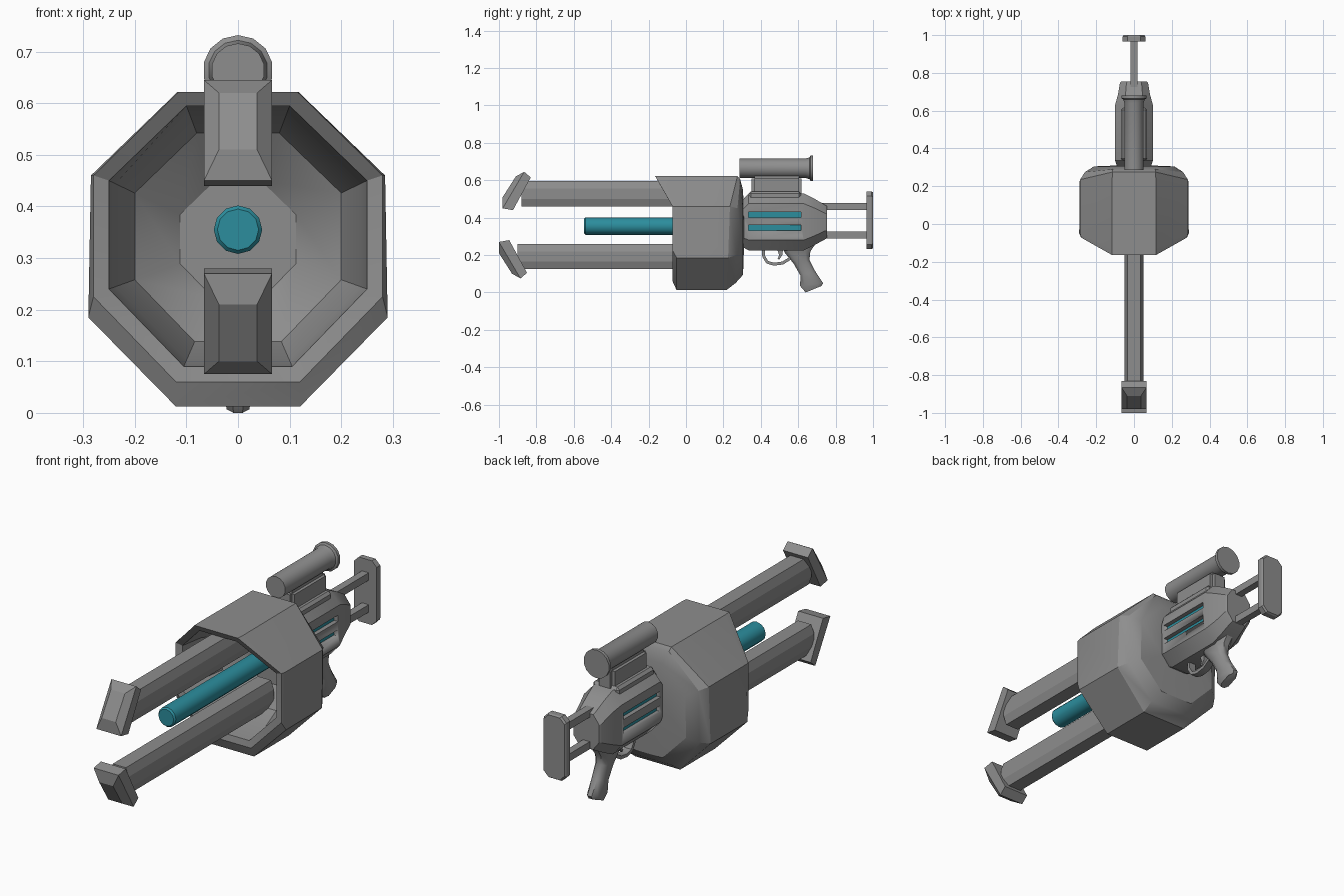
import bpy, bmesh, math
from mathutils import Vector

if "Cube" in bpy.data.objects:
    bpy.data.objects.remove(bpy.data.objects["Cube"])


def material(name, rgb):
    m = bpy.data.materials.new(name)
    m.use_nodes = True
    m.diffuse_color = (*rgb, 1)
    m.node_tree.nodes["Principled BSDF"].inputs["Base Color"].default_value = (*rgb, 1)
    return m


GREY = material("gunmetal grey", (0.27, 0.27, 0.27))
TEAL = material("energy teal", (0.025, 0.27, 0.34))


def finish(name, bm, mat, angle=30):
    bmesh.ops.recalc_face_normals(bm, faces=bm.faces)
    me = bpy.data.meshes.new(name)
    bm.to_mesh(me)
    bm.free()
    ob = bpy.data.objects.new(name, me)
    bpy.context.collection.objects.link(ob)
    me.materials.append(mat)
    if angle:
        bpy.ops.object.select_all(action='DESELECT')
        ob.select_set(True)
        bpy.context.view_layer.objects.active = ob
        bpy.ops.object.shade_smooth_by_angle(angle=math.radians(angle))
    return ob


def loft(name, rings, mat=GREY, angle=30, closed=False):
    """Skin a series of equal-length rings; cap the ends or close the loop."""
    bm = bmesh.new()
    vs = [[bm.verts.new(p) for p in r] for r in rings]
    n = len(vs[0])
    pairs = list(zip(vs, vs[1:])) + ([(vs[-1], vs[0])] if closed else [])
    for a, b in pairs:
        for i in range(n):
            j = (i + 1) % n
            bm.faces.new((a[i], a[j], b[j], b[i]))
    if not closed:
        bm.faces.new(vs[0])
        bm.faces.new(vs[-1])
    return finish(name, bm, mat, angle)


def octagon(y, w, lo, hi, cx, cz):
    """Chamfered rectangle across the y axis."""
    half = [(cx, hi), (w, hi - cz), (w, lo + cz), (cx, lo)]
    return [(x, y, z) for x, z in half] + [(-x, y, z) for x, z in reversed(half)]


def turned(name, profile, z, sides, mat=GREY):
    """Round part along y from (y, radius) pairs."""
    ring = [2 * math.pi * i / sides for i in range(sides)]
    return loft(name, [[(r * math.sin(a), y, z + r * math.cos(a)) for a in ring]
                       for y, r in profile], mat, 35)


def box(name, lo, hi, mat=GREY, bevel=0.0, segments=1):
    bm = bmesh.new()
    bmesh.ops.create_cube(bm, size=1)
    for v in bm.verts:
        v.co = [(a + b) / 2 + c * (b - a) for a, b, c in zip(lo, hi, v.co)]
    if bevel:
        bmesh.ops.bevel(bm, geom=bm.edges[:], offset=bevel, segments=segments, affect='EDGES')
    return finish(name, bm, mat)


# Big octagonal shell: half outline runs top, upper side, lower side, bottom
def shell_ring(points):
    return [Vector(p) for p in points] + [Vector((-x, y, z)) for x, y, z in reversed(points)]


def shrunk(ring, s, y):
    return [Vector((p.x * s, y, 0.33 + (p.z - 0.33) * s)) for p in ring]


inner = shell_ring([(0.10, -0.15, 0.595), (0.25, -0.065, 0.45), (0.25, -0.065, 0.24), (0.105, -0.065, 0.09)])
front = shell_ring([(0.115, -0.165, 0.622), (0.28, -0.072, 0.46), (0.28, -0.072, 0.225), (0.12, -0.072, 0.06)])
lip = shell_ring([(0.117, -0.13, 0.622), (0.285, -0.05, 0.46), (0.29, -0.05, 0.185), (0.12, -0.05, 0.012)])
back = shell_ring([(0.115, 0.275, 0.622), (0.285, 0.235, 0.46), (0.288, 0.225, 0.185), (0.12, 0.215, 0.012)])
round1 = shell_ring([(0.112, 0.29, 0.605), (0.26, 0.275, 0.45), (0.26, 0.27, 0.20), (0.115, 0.265, 0.05)])
shell = loft("shell", [shrunk(inner, 0.45, 0.24), shrunk(inner, 0.8, 0.17), shrunk(inner, 0.95, 0.06),
                       inner, front, lip, back, round1, shrunk(back, 0.74, 0.305),
                       shrunk(back, 0.3, 0.31)], angle=30)
# Soften the underside and cavity corners
sharp = shell.data.attributes.get("sharp_edge")
if sharp:
    for e in shell.data.edges:
        rings = [v // 8 for v in e.vertices]
        a, b = (shell.data.vertices[v].co for v in e.vertices)
        low = min(rings) >= 5 and max(a.z, b.z) < 0.24
        if low or max(rings) <= 3 and min(rings) < 3:
            sharp.data[e.index].value = False

# Twin prongs with angled claw tips; the lower one mirrors the upper one
for label, flip, dy in (("upper", 1, 0.0), ("lower", -1, -0.02)):
    def put(x, y, z):
        return (x, y + dy, 0.36 + flip * (z - 0.36))

    beam = [octagon(y, 0.05, 0.46, 0.595, 0.035, 0.04) for y in (-0.88, 0.22)]
    loft(label + "_prong", [[put(*p) for p in r] for r in beam], angle=0)
    claw = [(0.066, (-0.925, 0.44), (-0.83, 0.615)),
            (0.066, (-0.98, 0.45), (-0.865, 0.645)),
            (0.037, (-0.98, 0.51), (-0.91, 0.62))]
    loft(label + "_claw", [[put(-w, *a), put(w, *a), put(w, *b), put(-w, *b)]
                           for w, a, b in claw], angle=0)

# Glowing core rod
turned("energy_rod", [(-0.545, 0.040), (-0.537, 0.047), (0.26, 0.047)], 0.355, 12, TEAL)

# Receiver with recessed vents
receiver = loft("receiver", [octagon(0.29, 0.085, 0.25, 0.48, 0.045, 0.05),
                             octagon(0.335, 0.10, 0.225, 0.53, 0.05, 0.055),
                             octagon(0.63, 0.10, 0.225, 0.53, 0.05, 0.055),
                             octagon(0.685, 0.085, 0.252, 0.502, 0.045, 0.05),
                             octagon(0.745, 0.075, 0.285, 0.467, 0.04, 0.045),
                             octagon(0.755, 0.068, 0.292, 0.46, 0.036, 0.042)])
for side, sx in (("left", 1), ("right", -1)):
    for level, z in (("upper", 0.415), ("lower", 0.345)):
        def span(a, b):
            return sorted((sx * a, sx * b))
        x0, x1 = span(0.075, 0.13)
        cutter = box(f"{side}_{level}_vent_cutter", (x0, 0.335, z - 0.015), (x1, 0.615, z + 0.015))
        cutter.hide_render = True
        cutter.hide_viewport = True
        mod = receiver.modifiers.new("vent", 'BOOLEAN')
        mod.operation = 'DIFFERENCE'
        mod.solver = 'EXACT'
        mod.object = cutter
        x0, x1 = span(0.073, 0.079)
        box(f"{side}_{level}_vent_glow", (x0, 0.335, z - 0.015), (x1, 0.615, z + 0.015), TEAL)
# Bake the cuts so the helpers can go
bpy.context.view_layer.update()
baked = bpy.data.meshes.new_from_object(receiver.evaluated_get(bpy.context.evaluated_depsgraph_get()))
receiver.modifiers.clear()
receiver.data = baked
for ob in [o for o in bpy.data.objects if o.name.endswith("_cutter")]:
    bpy.data.objects.remove(ob)

# Scope on its saddle
box("scope_saddle", (-0.07, 0.335, 0.47), (0.07, 0.615, 0.54), bevel=0.012)
box("scope_mount", (-0.045, 0.35, 0.50), (0.045, 0.618, 0.625), bevel=0.015, segments=2)
turned("scope", [(0.285, 0.052), (0.64, 0.052), (0.66, 0.058), (0.665, 0.068), (0.68, 0.068)], 0.664, 14)

# Stock rods and butt plate
for label, z in (("upper", 0.46), ("lower", 0.307)):
    box(label + "_stock_rod", (-0.018, 0.70, z - 0.018), (0.018, 0.975, z + 0.018))
loft("butt_plate", [octagon(y, w, 0.232 + i, 0.54 - i, w - 0.025, 0.025)
                    for y, w, i in ((0.965, 0.06, 0), (0.992, 0.06, 0), (1.0, 0.055, 0.005))], angle=0)


# Pistol grip: swept rounded section leaning back
grip = []
for y0, y1, z0, z1, w in ((0.50, 0.70, 0.27, 0.27, 0.045), (0.53, 0.665, 0.21, 0.22, 0.036),
                          (0.575, 0.66, 0.155, 0.175, 0.03), (0.612, 0.69, 0.09, 0.115, 0.028),
                          (0.61, 0.733, 0.035, 0.05, 0.028), (0.64, 0.725, 0.0, 0.035, 0.022)):
    d, h = y1 - y0, z1 - z0
    half = [(0.4, 0.0), (1.0, 0.2), (1.0, 0.8), (0.4, 1.0)]
    ring = [(w * x, y0 + d * t, z0 + h * t) for x, t in half]
    grip.append(ring + [(-x, y, z) for x, y, z in reversed(ring)])
loft("grip", grip, angle=45)

# Trigger guard and trigger
path = [(0.405, 0.24), (0.408, 0.19), (0.43, 0.155), (0.47, 0.143), (0.52, 0.15), (0.56, 0.175), (0.60, 0.18)]
guard = []
for i, (y, z) in enumerate(path):
    a, b = path[max(i - 1, 0)], path[min(i + 1, len(path) - 1)]
    n = Vector((a[1] - b[1], b[0] - a[0])).normalized() * 0.016
    guard.append([(-0.018, y, z), (0.018, y, z), (0.018, y + n.x, z + n.y), (-0.018, y + n.x, z + n.y)])
loft("trigger_guard", guard)
loft("trigger", [[(x, y, z) for y, z in ((0.485, 0.24), (0.52, 0.24), (0.515, 0.2), (0.498, 0.175), (0.49, 0.18), (0.498, 0.2))]
                 for x in (-0.01, 0.01)], angle=0)
